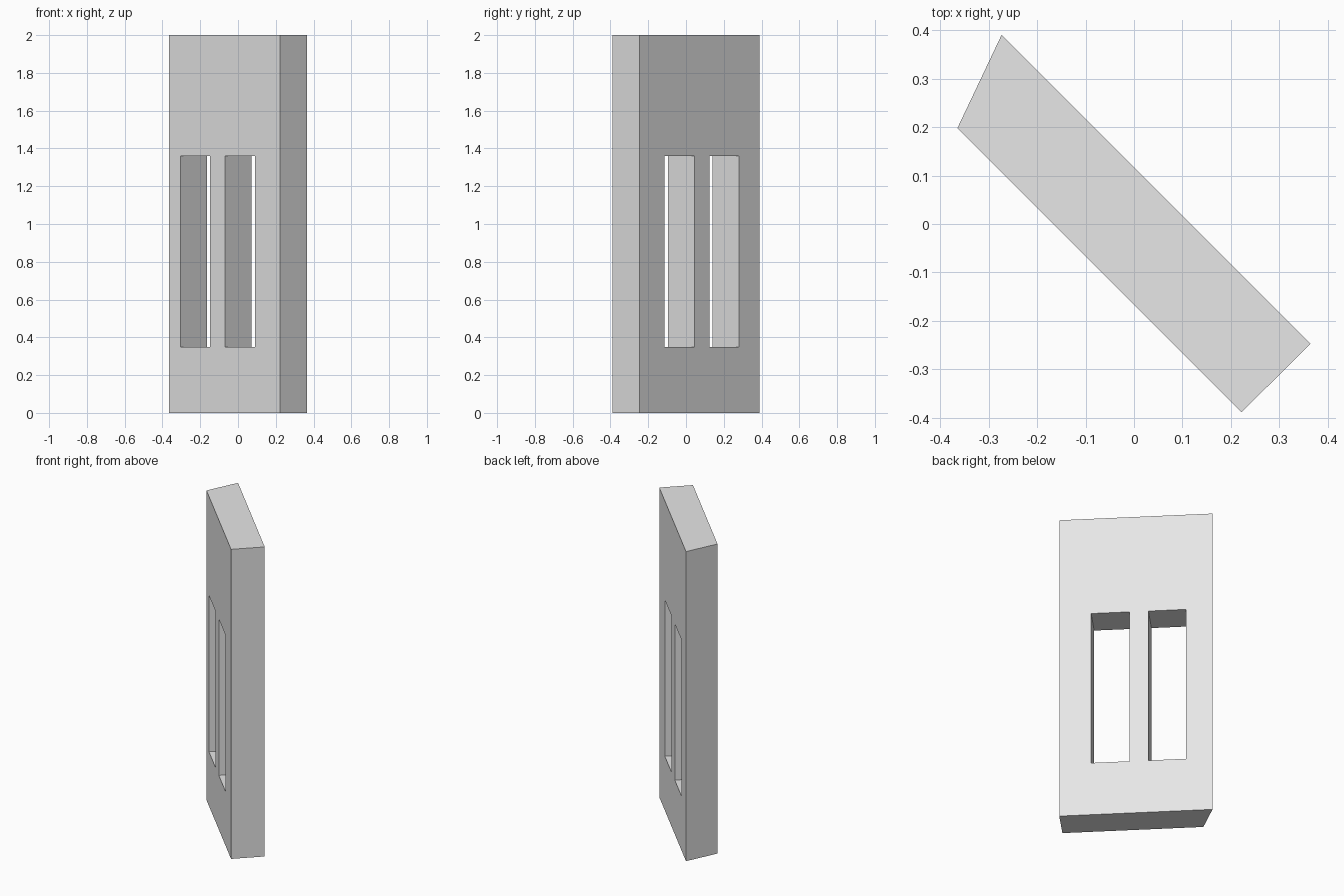
import bpy
import bmesh

cube = bpy.data.objects.get("Cube")
if cube:
    bpy.data.objects.remove(cube, do_unlink=True)

grey = bpy.data.materials.new("light grey")
grey.use_nodes = True
colour = (0.8, 0.8, 0.8, 1)
grey.diffuse_color = colour
grey.node_tree.nodes["Principled BSDF"].inputs["Base Color"].default_value = colour


def prism(name, outline, low, high):
    """Extrude a plan outline upwards into a closed solid."""
    bm = bmesh.new()
    face = bm.faces.new([bm.verts.new((x, y, low)) for x, y in outline])
    top = bmesh.ops.extrude_face_region(bm, geom=[face])["geom"]
    verts = [v for v in top if isinstance(v, bmesh.types.BMVert)]
    bmesh.ops.translate(bm, verts=verts, vec=(0, 0, high - low))
    bmesh.ops.recalc_face_normals(bm, faces=bm.faces)
    mesh = bpy.data.meshes.new(name)
    bm.to_mesh(mesh)
    bm.free()
    mesh.materials.append(grey)
    obj = bpy.data.objects.new(name, mesh)
    bpy.context.collection.objects.link(obj)
    return obj


# Diagonal wall slab with one slanted end
wall = prism("wall_panel", [(-0.364, 0.198), (0.222, -0.388),
                            (0.364, -0.247), (-0.273, 0.39)], 0, 2)

# Two tall window openings, cut square through the slab
for left, right in ((-0.305, -0.148), (-0.07, 0.09)):
    def through(x, depth):
        return (x + depth, -0.166 - x + depth)

    cutter = prism("window_cutter", [through(left, -0.1), through(right, -0.1),
                                     through(right, 0.25), through(left, 0.25)],
                   0.35, 1.36)
    cutter.hide_render = True
    cut = wall.modifiers.new("window", "BOOLEAN")
    cut.operation = "DIFFERENCE"
    cut.solver = "EXACT"
    cut.object = cutter
    bpy.context.view_layer.objects.active = wall
    bpy.ops.object.modifier_apply(modifier=cut.name)
    bpy.data.objects.remove(cutter, do_unlink=True)
